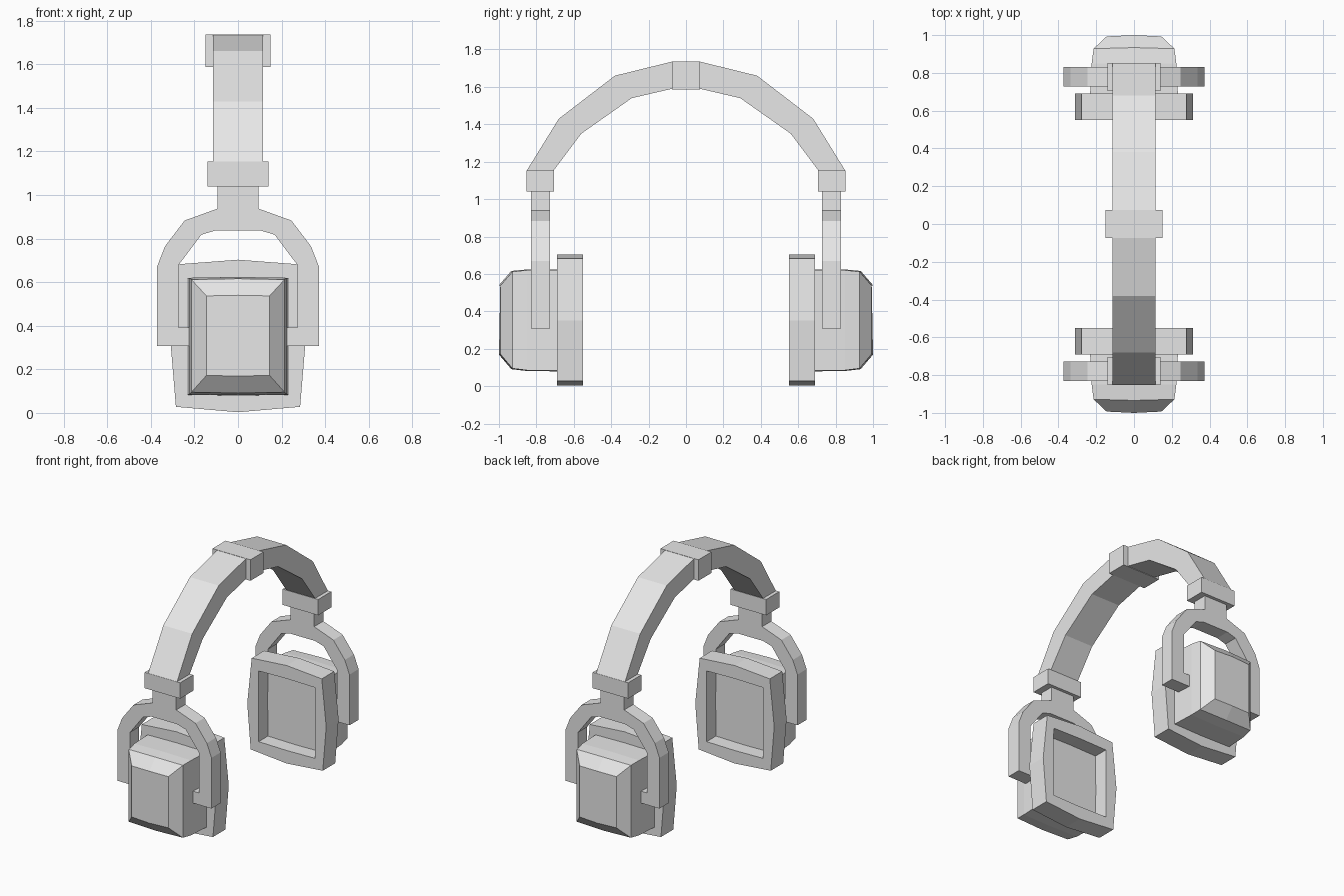
import bpy, bmesh

if "Cube" in bpy.data.objects:
    bpy.data.objects.remove(bpy.data.objects["Cube"])

grey = bpy.data.materials.new("light grey")
grey.diffuse_color = (0.8, 0.8, 0.8, 1)
grey.use_nodes = True
grey.node_tree.nodes["Principled BSDF"].inputs["Base Color"].default_value = grey.diffuse_color


def finish(name, bm, mirror):
    """Turn a bmesh into a flat-shaded object, optionally mirrored front to back."""
    bmesh.ops.recalc_face_normals(bm, faces=bm.faces)
    mesh = bpy.data.meshes.new(name)
    bm.to_mesh(mesh)
    bm.free()
    mesh.materials.append(grey)
    ob = bpy.data.objects.new(name, mesh)
    bpy.context.collection.objects.link(ob)
    if mirror:
        mod = ob.modifiers.new("Mirror", 'MIRROR')
        mod.use_axis = (False, True, False)
        mod.use_mirror_merge = False
    return ob


def loft(name, rings, mirror=True):
    """Skin a list of equal-sized point rings and cap both ends."""
    bm = bmesh.new()
    vs = [[bm.verts.new(p) for p in r] for r in rings]
    n = len(rings[0])
    for a, b in zip(vs, vs[1:]):
        for i in range(n):
            j = (i + 1) % n
            bm.faces.new((a[i], a[j], b[j], b[i]))
    bm.faces.new(vs[0])
    bm.faces.new(vs[-1])
    return finish(name, bm, mirror)


def box(name, x, y0, y1, z0, z1, mirror=True):
    ring = lambda z: [(-x, y0, z), (x, y0, z), (x, y1, z), (-x, y1, z)]
    return loft(name, [ring(z0), ring(z1)], mirror)


# Headband: arch of outer/inner station pairs, swept front to back
outer = [(-.853, 1.15), (-.68, 1.43), (-.38, 1.66), (-.075, 1.735)]
inner = [(-.71, 1.15), (-.56, 1.35), (-.29, 1.54), (-.075, 1.59)]
stations = list(zip(outer, inner))
stations += [((-o[0], o[1]), (-i[0], i[1])) for o, i in reversed(stations)]
w = 0.114
loft("headband", [[(-w, *o), (w, *o), (w, *i), (-w, *i)] for o, i in stations], False)

# Centre pad and the clamps at the band ends
box("band_centre_sleeve", .15, -.074, .074, 1.587, 1.737, False)
box("band_clamp", .14, -.853, -.705, 1.04, 1.153)

# Yoke: stem, arched arms and feet that grip the cup
half = [(.093, 1.05), (.093, .938), (.245, .883), (.335, .765), (.372, .67),
        (.372, .308), (.215, .308), (.215, .393), (.272, .393), (.272, .68),
        (.168, .818), (.1, .838)]
yoke = half + [(-x, z) for x, z in reversed(half)]
loft("yoke", [[(x, y, z) for x, z in yoke] for y in (-.83, -.727)])


# Ear cup: tapered shell with a bevelled, slightly bowed outer face
def cup_ring(y, x, z0, z1, bow, out):
    return [(-x, y, z0), (0, y - out, z0 - bow), (x, y, z0),
            (x, y, z1), (0, y - out, z1 + bow), (-x, y, z1)]


loft("ear_cup", [cup_ring(-.993, .145, .172, .537, .003, .007),
                 cup_ring(-.928, .214, .095, .612, .004, .006),
                 cup_ring(-.85, .224, .085, .62, .004, 0),
                 cup_ring(-.66, .234, .083, .62, .004, 0)])

# Ear cushion: bowed frame with a recessed rectangular opening
rim = [(-.285, .028), (0, .003), (.285, .028), (.312, .35),
       (.277, .682), (0, .703), (-.277, .682), (-.312, .35)]
hole = [(-.222, .10), (0, .096), (.222, .10), (.224, .35),
        (.222, .605), (0, .609), (-.222, .605), (-.224, .35)]
loft("ear_cushion", [[(x, y, z) for x, z in shape] for y, shape in
                     ((-.69, rim), (-.55, rim), (-.55, hole), (-.655, hole))])
